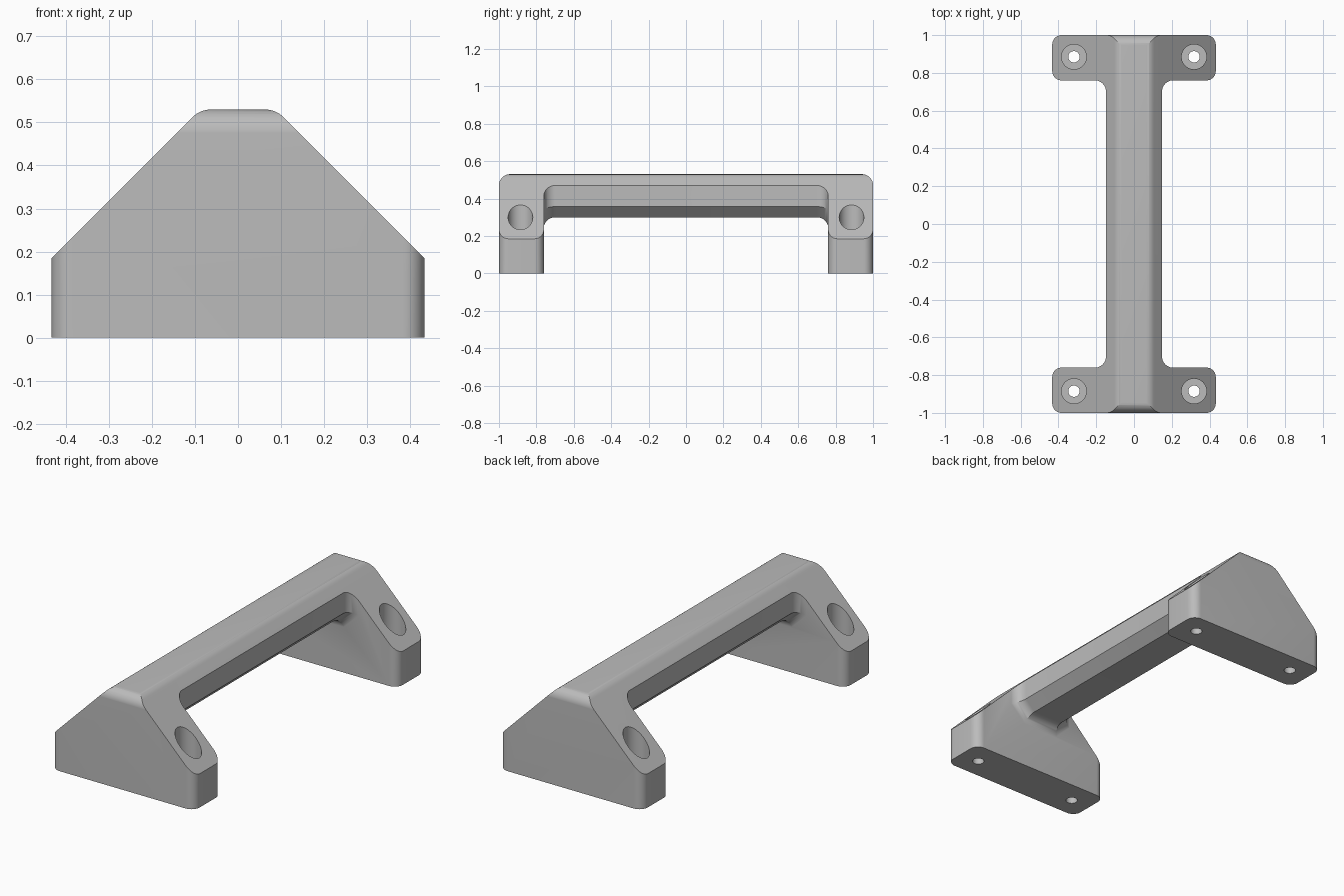
import bpy, bmesh
from math import sin, cos, pi, tan, radians

if "Cube" in bpy.data.objects:
    bpy.data.objects.remove(bpy.data.objects["Cube"])

grey = bpy.data.materials.new("satin grey")
grey.use_nodes = True
grey.diffuse_color = (0.5, 0.5, 0.5, 1)
grey.node_tree.nodes["Principled BSDF"].inputs["Base Color"].default_value = (0.5, 0.5, 0.5, 1)


def loft(name, rings):
    """Closed solid skinned through rings of equal point count."""
    bm = bmesh.new()
    loops = [[bm.verts.new(p) for p in ring] for ring in rings]
    n = len(loops[0])
    for a, b in zip(loops, loops[1:]):
        for i in range(n):
            j = (i + 1) % n
            bm.faces.new((a[i], a[j], b[j], b[i]))
    bm.faces.new(loops[0])
    bm.faces.new(loops[-1][::-1])
    bmesh.ops.recalc_face_normals(bm, faces=bm.faces)
    me = bpy.data.meshes.new(name)
    bm.to_mesh(me)
    bm.free()
    me.materials.append(grey)
    ob = bpy.data.objects.new(name, me)
    bpy.context.scene.collection.objects.link(ob)
    return ob


def arc(cx, cy, r, start, end, steps=10):
    angles = [radians(start + (end - start) * i / steps) for i in range(steps + 1)]
    return [(cx + r * cos(a), cy + r * sin(a)) for a in angles]


def cylinder(name, x, y, r, z0, z1):
    circle = arc(x, y, r, 0, 360, 40)[:-1]
    return loft(name, [[(px, py, z) for px, py in circle] for z in (z0, z1)])


def foot(name, side):
    """Upright block with rounded vertical corners."""
    hx, hy, r = 0.433, 0.12, 0.05
    outline = []
    for sx, sy, start in ((1, 1, 0), (-1, 1, 90), (-1, -1, 180), (1, -1, 270)):
        outline += arc(sx * (hx - r), side * 0.88 + sy * (hy - r), r, start, start + 90)
    return loft(name, [[(x, y, z) for x, y in outline] for z in (0, 0.6)])


def grip_ring(y, o):
    """Grip section grown outwards by o, chamfered underneath."""
    k = o * tan(pi / 8)
    half = [(0.09 + k, 0.3 - o), (0.148 + o, 0.357 - k), (0.148 + o, 0.6 + k)]
    return [(x, y, z) for x, z in half] + [(-x, y, z) for x, z in half[::-1]]


# Grip bar, flaring into a fillet at each foot
flare = [(0.70 + 0.061 * sin(a), 0.06 * (1 - cos(a))) for a in (pi / 2 * i / 10 for i in range(11))]
flare.append((0.85, 0.06))
grip = loft("grip", [grip_ring(-y, o) for y, o in flare[::-1]] + [grip_ring(y, o) for y, o in flare])

# Roof envelope: flat top, soft shoulders and 45 degree flanks
r = 0.06
shoulder = arc(0.088 - r * tan(pi / 8), 0.53 - r, r, 45, 90, 8)
side = [(0.6, -0.1), (0.6, 0.018)] + shoulder
roof_profile = side + [(-x, z) for x, z in side[::-1]]
roof = loft("roof_envelope", [[(x, y, z) for x, z in roof_profile] for y in (-1.1, 1.1)])

# End envelope: rounds the top edge at both ends
end = [(1.0004, -0.1)] + arc(1.0004 - r, 0.535 - r, r, 0, 90)
end_profile = end + [(-y, z) for y, z in end[::-1]]
end_profile = [(y, z - 0.0046 if z > 0 else z) for y, z in end_profile]
ends = loft("end_envelope", [[(x, y, z) for y, z in end_profile] for x in (-0.7, 0.7)])

# Join, trim and drill
steps = [(foot("front_foot", -1), "UNION"), (foot("back_foot", 1), "UNION"),
         (roof, "INTERSECT"), (ends, "INTERSECT")]
for sx in (-1, 1):
    for sy in (-1, 1):
        x, y = sx * 0.318, sy * 0.885
        steps.append((cylinder("counterbore", x, y, 0.066, 0.1, 0.7), "DIFFERENCE"))
        steps.append((cylinder("screw_hole", x, y, 0.03, -0.1, 0.3), "DIFFERENCE"))
for tool, op in steps:
    tool.hide_render = True
    mod = grip.modifiers.new(tool.name, "BOOLEAN")
    mod.operation, mod.object, mod.solver = op, tool, "EXACT"

# Bake the result and drop the helpers
bpy.context.view_layer.update()
baked = bpy.data.meshes.new_from_object(grip.evaluated_get(bpy.context.evaluated_depsgraph_get()))
grip.modifiers.clear()
grip.data = baked
grip.name = "pull_handle"
baked.materials.clear()
baked.materials.append(grey)
for tool, op in steps:
    bpy.data.objects.remove(tool)

bpy.ops.object.select_all(action="DESELECT")
grip.select_set(True)
bpy.context.view_layer.objects.active = grip
bpy.ops.object.shade_smooth_by_angle(angle=radians(25))
